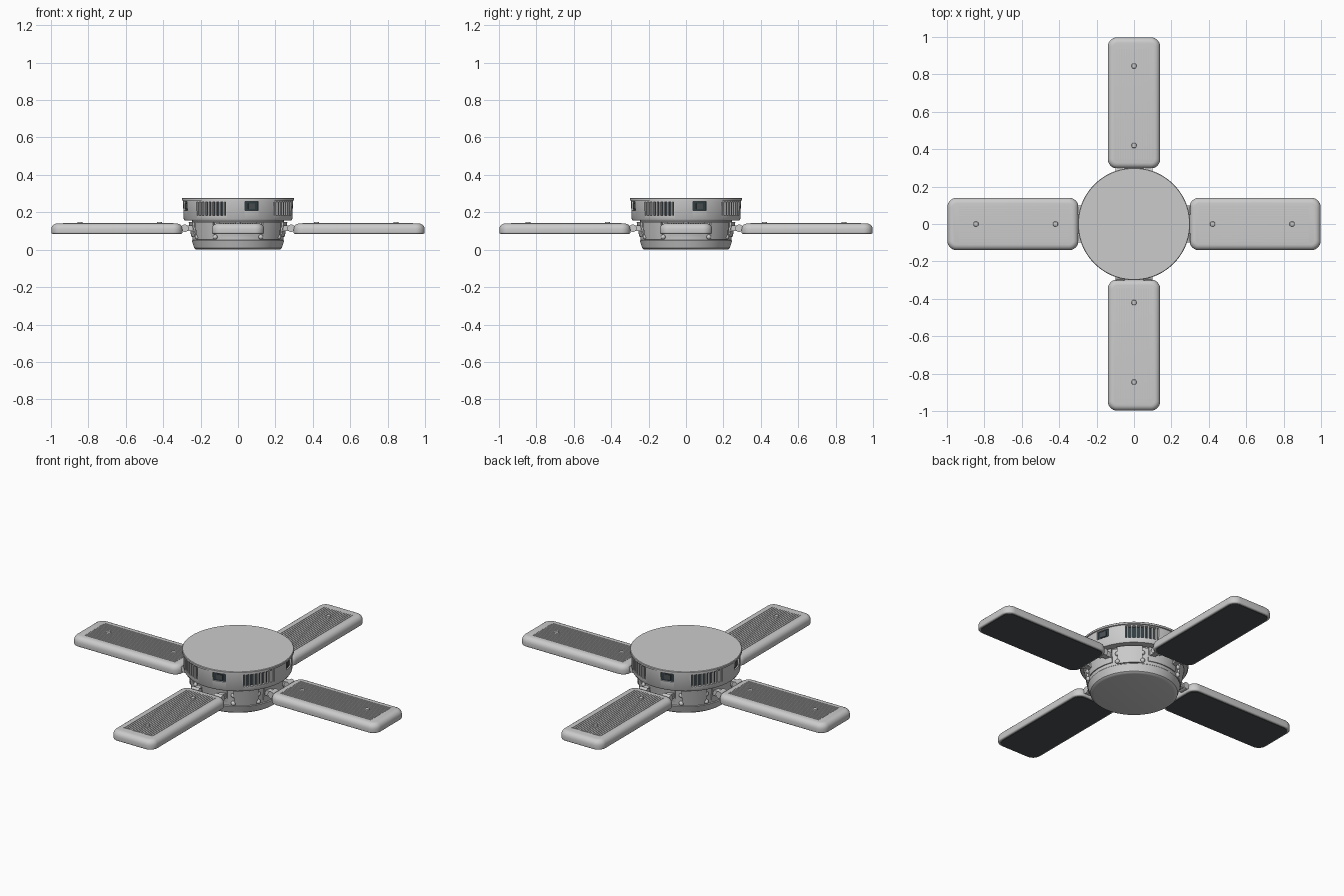
import bpy, bmesh, math
from mathutils import Matrix

if "Cube" in bpy.data.objects:
    bpy.data.objects.remove(bpy.data.objects["Cube"])

def mat(name, c):
    m = bpy.data.materials.new(name)
    m.diffuse_color = (*c, 1)
    m.use_nodes = True
    m.node_tree.nodes["Principled BSDF"].inputs["Base Color"].default_value = m.diffuse_color
    return m

DARK = mat("dark_panel", (0.07, 0.08, 0.085))
GLASS = mat("dark_glass", (0.03, 0.05, 0.06))

def finish(name, bm, material=None, angle=35):
    bmesh.ops.recalc_face_normals(bm, faces=bm.faces)
    me = bpy.data.meshes.new(name)
    bm.to_mesh(me)
    bm.free()
    ob = bpy.data.objects.new(name, me)
    bpy.context.collection.objects.link(ob)
    if material:
        me.materials.append(material)
    smooth(ob, angle)
    return ob

def smooth(ob, angle=35):
    bpy.ops.object.select_all(action='DESELECT')
    ob.select_set(True)
    bpy.context.view_layer.objects.active = ob
    bpy.ops.object.shade_smooth_by_angle(angle=math.radians(angle))

def ring4(ob):
    """Repeat a part at every quarter turn."""
    base = ob.name
    out = [ob]
    for k in range(1, 4):
        c = ob.copy()
        c.name = f"{base}_{k + 1}"
        c.rotation_euler.z = k * math.pi / 2
        bpy.context.collection.objects.link(c)
        out.append(c)
    return out

def lathe(name, prof, n=96, material=None):
    bm = bmesh.new()
    rings = [[bm.verts.new((r * math.cos(2 * math.pi * i / n), r * math.sin(2 * math.pi * i / n), z))
              for i in range(n)] for r, z in prof]
    for a, b in zip(rings, rings[1:]):
        for i in range(n):
            j = (i + 1) % n
            bm.faces.new((a[i], a[j], b[j], b[i]))
    bm.faces.new(rings[0])
    bm.faces.new(rings[-1])
    return finish(name, bm, material)

def arc_block(name, a0, a1, r0, r1, z0, z1, material=None, r1top=None, n=8):
    """Curved block; angles in degrees from the front towards +x."""
    bm = bmesh.new()
    sec = [(r0, z0), (r1, z0), (r1top or r1, z1), (r0, z1)]
    loops = []
    for i in range(n + 1):
        a = math.radians(a0 + (a1 - a0) * i / n)
        loops.append([bm.verts.new((r * math.sin(a), -r * math.cos(a), z)) for r, z in sec])
    for p, q in zip(loops, loops[1:]):
        for k in range(4):
            m = (k + 1) % 4
            bm.faces.new((p[k], p[m], q[m], q[k]))
    bm.faces.new(loops[0])
    bm.faces.new(loops[-1])
    return finish(name, bm, material)

def add_box(bm, x0, x1, y0, y1, z0, z1):
    m = Matrix.Translation(((x0 + x1) / 2, (y0 + y1) / 2, (z0 + z1) / 2)) @ \
        Matrix.Diagonal((x1 - x0, y1 - y0, z1 - z0, 1))
    return bmesh.ops.create_cube(bm, size=1, matrix=m)["verts"]

def slab(name, x0, x1, w, z0, z1, corner, top=0, bottom=0, material=None):
    """Box with rounded plan corners and rounded top and bottom rims."""
    bm = bmesh.new()
    add_box(bm, x0, x1, -w, w, z0, z1)
    up = [e for e in bm.edges if abs(e.verts[0].co.z - e.verts[1].co.z) > 1e-4]
    bmesh.ops.bevel(bm, geom=up, offset=corner, segments=8, profile=0.5, affect='EDGES')
    for z, r in ((z1, top), (z0, bottom)):
        if r:
            rim = [e for e in bm.edges if all(abs(v.co.z - z) < 1e-5 for v in e.verts)]
            bmesh.ops.bevel(bm, geom=rim, offset=r, segments=5, profile=0.5, affect='EDGES')
    return finish(name, bm, material, 40)

# Upper drum with rim lid
drum = lathe("upper_drum", [(0.275, 0.155), (0.286, 0.157), (0.291, 0.165), (0.294, 0.262),
                            (0.300, 0.264), (0.300, 0.274), (0.297, 0.277)])
lathe("neck", [(0.245, 0.13), (0.245, 0.16)])

# Lower hub with rounded base
lathe("lower_hub", [(0.215, 0.0), (0.226, 0.002), (0.234, 0.008), (0.247, 0.048),
                    (0.243, 0.052), (0.252, 0.146), (0.246, 0.150)])

# Window and vent openings cut into the drum
cutters = ring4(arc_block("vent_cutter", -49, -13, 0.272, 0.33, 0.184, 0.256))
cutters += ring4(arc_block("window_cutter", 7.5, 22, 0.28, 0.33, 0.210, 0.257))
for c in cutters:
    mod = drum.modifiers.new("cut", 'BOOLEAN')
    mod.operation = 'DIFFERENCE'
    mod.solver = 'EXACT'
    mod.object = c
    bpy.context.view_layer.objects.active = drum
    bpy.ops.object.modifier_apply(modifier=mod.name)
for c in cutters:
    bpy.data.objects.remove(c)
smooth(drum)

# Dark backs, vent slats and window glass
ring4(arc_block("vent_back", -49, -13, 0.265, 0.274, 0.184, 0.256, GLASS))
ring4(arc_block("window_glass", 7.5, 22, 0.27, 0.284, 0.210, 0.257, GLASS))
ring4(arc_block("window_sensor", 11, 18.5, 0.28, 0.288, 0.219, 0.248, DARK))
for i in range(8):
    a = -49 + 36 * (i + 0.5) / 8
    ring4(arc_block(f"vent_slat_{i}", a - 0.8, a + 0.8, 0.27, 0.291, 0.184, 0.256, n=1))

# Hub side panels between the arms and the brackets beside them
ring4(arc_block("hub_panel", 30, 60, 0.23, 0.251, 0.054, 0.148, r1top=0.268))
ring4(arc_block("hub_arm_plate", -22, 22, 0.23, 0.250, 0.07, 0.148, r1top=0.264))

# Arm: rounded shell with dark underside
ring4(slab("arm_shell", 0.297, 0.998, 0.14, 0.085, 0.140, 0.05, 0.03, 0.008))
ring4(slab("arm_under_panel", 0.309, 0.986, 0.128, 0.083, 0.09, 0.042, material=DARK))

# Fine lengthwise ribs on the arm top
bm = bmesh.new()
for i in range(15):
    y = -0.091 + 0.013 * i
    add_box(bm, 0.345, 0.935, y - 0.0035, y + 0.0035, 0.137, 0.1425)
ring4(finish("arm_ribs", bm))

# Two domed studs on each arm
bm = bmesh.new()
for x in (0.42, 0.845):
    bmesh.ops.create_cone(bm, cap_ends=True, segments=24, radius1=0.016, radius2=0.012, depth=0.012,
                          matrix=Matrix.Translation((x, 0, 0.142)))
ring4(finish("arm_studs", bm))

# Hinge barrels and lugs joining each arm to the hub
bm = bmesh.new()
for s in (-1, 1):
    turn = Matrix.Translation((0.284, s * 0.075, 0.115)) @ Matrix.Rotation(math.pi / 2, 4, 'X')
    bmesh.ops.create_cone(bm, cap_ends=True, segments=24, radius1=0.02, radius2=0.02, depth=0.05, matrix=turn)
    add_box(bm, 0.225, 0.284, s * 0.075 - 0.016, s * 0.075 + 0.016, 0.10, 0.13)
    add_box(bm, 0.284, 0.32, s * 0.075 - 0.016, s * 0.075 + 0.016, 0.104, 0.126)
ring4(finish("arm_hinge", bm))

# Small knobs at the hub beside each arm
bm = bmesh.new()
for s in (-1, 1):
    for z in (0.068, 0.115):
        bmesh.ops.create_uvsphere(bm, u_segments=16, v_segments=10, radius=0.013,
                                  matrix=Matrix.Translation((0.218, s * 0.122, z)))
ring4(finish("hub_knobs", bm))
